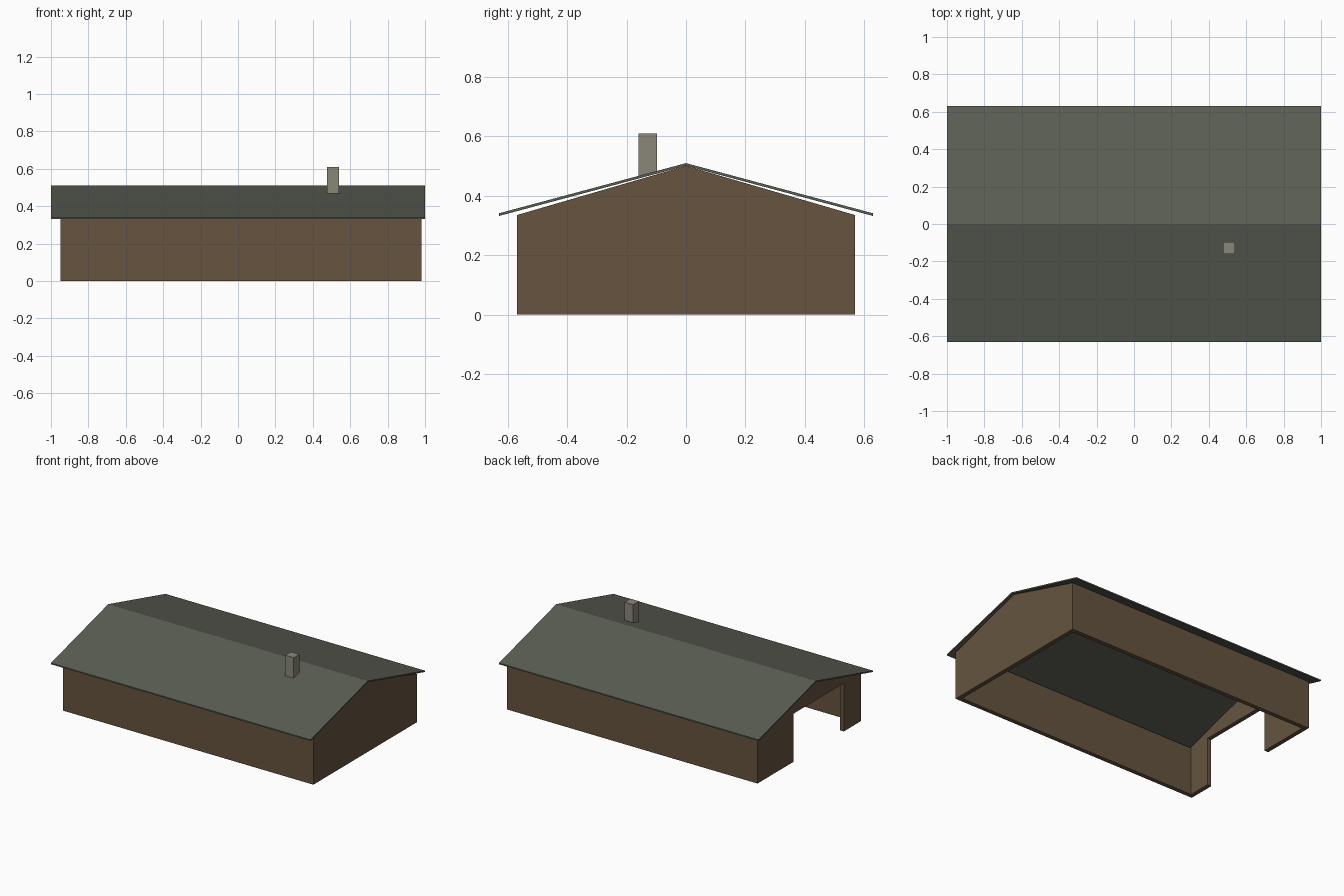
import bpy, bmesh
from mathutils import Vector

cube = bpy.data.objects.get("Cube")
if cube:
    bpy.data.objects.remove(cube, do_unlink=True)


def material(name, rgb):
    """Flat material from an 8-bit display colour, stored as linear values."""
    lin = [((c / 255 + 0.055) / 1.055) ** 2.4 for c in rgb] + [1.0]
    mat = bpy.data.materials.new(name)
    mat.use_nodes = True
    mat.diffuse_color = lin
    mat.node_tree.nodes["Principled BSDF"].inputs["Base Color"].default_value = lin
    return mat


def prism(name, outline, sweep, mat):
    """Extrude a closed outline along the sweep vector."""
    bm = bmesh.new()
    face = bm.faces.new([bm.verts.new(p) for p in outline])
    ext = bmesh.ops.extrude_face_region(bm, geom=[face], use_keep_orig=True)
    moved = [g for g in ext["geom"] if isinstance(g, bmesh.types.BMVert)]
    bmesh.ops.translate(bm, verts=moved, vec=Vector(sweep))
    bmesh.ops.recalc_face_normals(bm, faces=bm.faces)
    mesh = bpy.data.meshes.new(name)
    bm.to_mesh(mesh)
    bm.free()
    mesh.materials.append(mat)
    obj = bpy.data.objects.new(name, mesh)
    bpy.context.collection.objects.link(obj)
    return obj


wood = material("brown wall", (102, 84, 63))
slate = material("grey green roof", (90, 94, 83))
stone = material("grey chimney", (138, 134, 122))

# Main sizes
left, right, half = -0.95, 0.98, 0.57
wall_top, thick = 0.335, 0.03
open_front, open_back = -0.38, 0.175
eave, ridge, roof_thick = 0.63, 0.51, 0.009
slope = (ridge - 0.341) / eave

# Walls: one C-shaped plan with a wide doorway in the end wall
inner = half - thick
plan = [(left, open_front), (left, -half), (right, -half), (right, half),
        (left, half), (left, open_back), (left + thick, open_back),
        (left + thick, inner), (right - thick, inner), (right - thick, -inner),
        (left + thick, -inner), (left + thick, open_front)]
prism("walls", [(x, y, 0) for x, y in plan], (0, 0, wall_top), wood)

# Triangular gables above both end walls
for name, x in (("open_end_gable", left), ("closed_end_gable", right - thick)):
    prism(name, [(x, -half, wall_top), (x, half, wall_top),
                 (x, 0, ridge - roof_thick)], (thick, 0, 0), wood)

# Thin pitched roof with overhanging eaves
top = [(y, ridge - slope * abs(y)) for y in (-eave, 0, eave)]
under = [(y, z - roof_thick) for y, z in reversed(top)]
prism("roof", [(-1, y, z) for y, z in top + under], (2, 0, 0), slate)

# Chimney with its foot cut to the roof slope
y0, y1, chimney_top = -0.16, -0.097, 0.61
foot = [(y, ridge - slope * abs(y) - roof_thick / 2) for y in (y0, y1)]
side = foot + [(y1, chimney_top), (y0, chimney_top)]
prism("chimney", [(0.475, y, z) for y, z in side], (0.066, 0, 0), stone)
